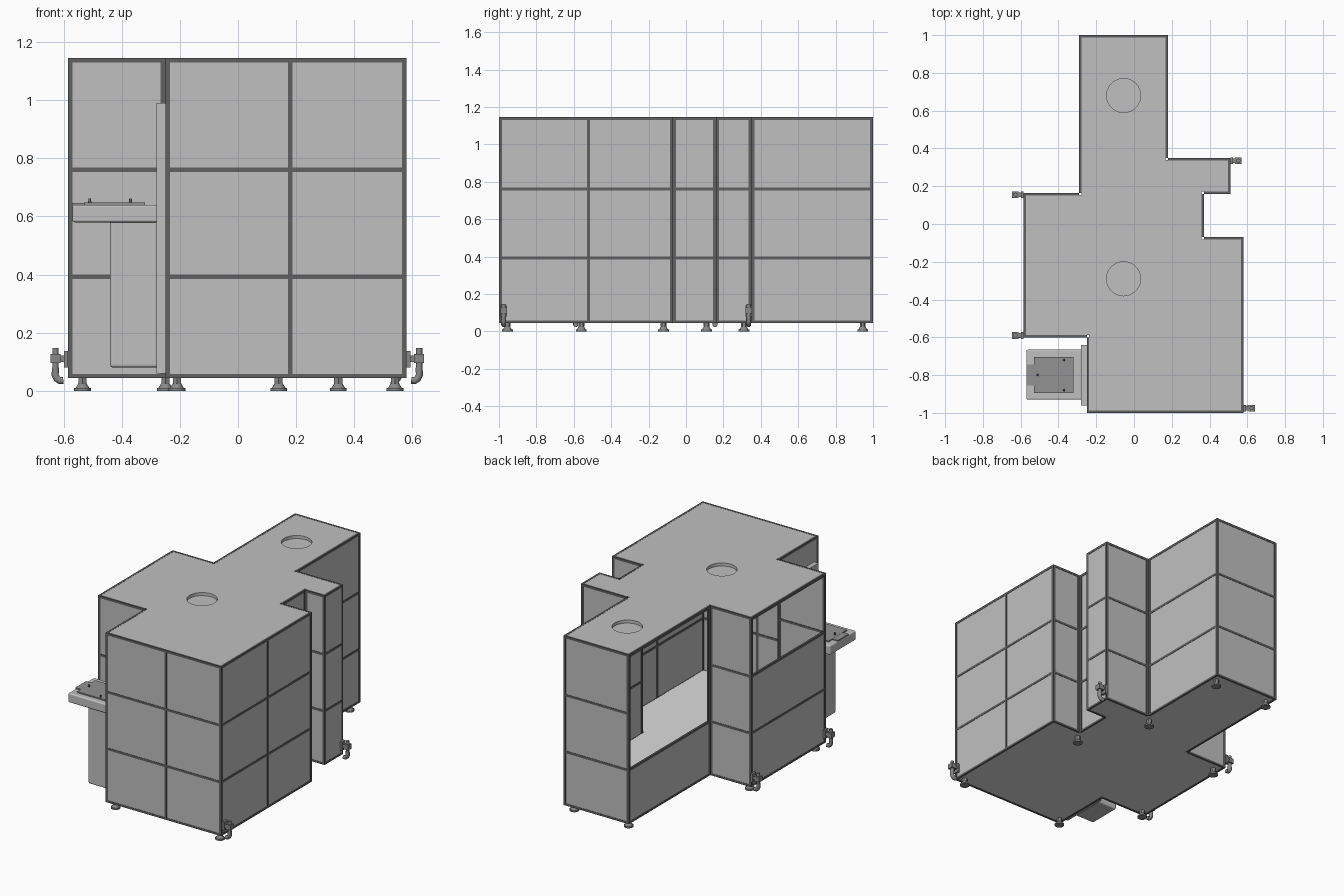
import bpy
import bmesh
from mathutils import Vector, Matrix

if "Cube" in bpy.data.objects:
    bpy.data.objects.remove(bpy.data.objects["Cube"], do_unlink=True)


def material(name, v):
    m = bpy.data.materials.new(name)
    m.use_nodes = True
    color = (v, v, v, 1)
    m.diffuse_color = color
    m.node_tree.nodes["Principled BSDF"].inputs["Base Color"].default_value = color
    return m


PANEL = material("panel grey", 0.53)
FRAME = material("frame dark grey", 0.12)
FLOOR = material("floor light grey", 0.72)
PLATE = material("plate grey", 0.29)
METAL = material("hardware grey", 0.25)


def finish(bm, name, mat, smooth=False):
    bmesh.ops.recalc_face_normals(bm, faces=bm.faces)
    mesh = bpy.data.meshes.new(name)
    bm.to_mesh(mesh)
    bm.free()
    mesh.materials.append(mat)
    obj = bpy.data.objects.new(name, mesh)
    bpy.context.collection.objects.link(obj)
    if smooth:
        bpy.ops.object.select_all(action="DESELECT")
        obj.select_set(True)
        bpy.context.view_layer.objects.active = obj
        bpy.ops.object.shade_smooth_by_angle()
    return obj


def add_box(bm, a, b):
    a, b = Vector(a), Vector(b)
    size = [max(abs(q - p), 0.001) for p, q in zip(a, b)]
    bmesh.ops.create_cube(bm, size=1, matrix=Matrix.Translation((a + b) / 2) @ Matrix.Diagonal((*size, 1)))


def add_cone(bm, x, y, z0, z1, r0, r1, sides=24):
    bmesh.ops.create_cone(bm, cap_ends=True, segments=sides, radius1=r0, radius2=r1,
                          depth=z1 - z0, matrix=Matrix.Translation((x, y, (z0 + z1) / 2)))


def box(name, a, b, mat, bevel=0):
    bm = bmesh.new()
    add_box(bm, a, b)
    obj = finish(bm, name, mat)
    if bevel:
        mod = obj.modifiers.new("soft edges", "BEVEL")
        mod.width, mod.segments = bevel, 3
    return obj


# Clockwise plan of the enclosure
plan = [Vector(p) for p in (
    (-0.29, 1), (0.18, 1), (0.18, 0.35), (0.51, 0.35), (0.51, 0.16), (0.37, 0.16), (0.37, -0.07),
    (0.58, -0.07), (0.58, -1), (-0.25, -1), (-0.25, -0.6), (-0.585, -0.6), (-0.585, 0.165), (-0.29, 0.165))]
COUNT = len(plan)
W, DEPTH = 0.016, 0.013
rails = [(0.045, 0.058), (0.385, 0.4), (0.753, 0.768), (1.13, 1.145)]
mullions = {7: 0.45, 8: 0.40}
open_rows = {13: (1, 2), 11: (2,)}


def edge(i):
    a, b = plan[i], plan[(i + 1) % COUNT]
    d = (b - a).normalized()
    return a, d, Vector((d.y, -d.x)), (b - a).length


def slab(bm, i, s0, s1, z0, z1, d0, d1):
    a, d, n, _ = edge(i)
    add_box(bm, (*(a + d * s0 + n * d0), z0), (*(a + d * s1 + n * d1), z1))


# Framed wall panels, leaving the service openings clear
for i in range(COUNT):
    length = edge(i)[3]
    missing = open_rows.get(i, ())
    frame, panels = bmesh.new(), bmesh.new()
    for s in (0, length - W):
        slab(frame, i, s, s + W, rails[0][0], rails[-1][1], 0, DEPTH)
    if i in mullions:
        s = mullions[i]
        slab(frame, i, s - W / 2, s + W / 2, rails[0][0], rails[-1][1], 0, DEPTH)
    for k, (z0, z1) in enumerate(rails):
        if not (k in missing and k - 1 in missing):
            slab(frame, i, 0, length, z0, z1, 0, DEPTH)
    for k in range(3):
        if k not in missing:
            slab(panels, i, W / 2, length - W / 2, rails[k][1] - 0.003, rails[k + 1][0] + 0.003, 0.002, 0.010)
    finish(frame, f"wall_frame_{i + 1}", FRAME)
    finish(panels, f"wall_panels_{i + 1}", PANEL)


# Floor and roof follow the plan, set inside the frame
def plan_slab(name, z0, z1, mat):
    bm = bmesh.new()
    inset = 0.012
    ring = [bm.verts.new((*(plan[i] + (edge(i)[2] + edge(i - 1)[2]) * inset), z0)) for i in range(COUNT)]
    face = bm.faces.new(ring)
    ext = bmesh.ops.extrude_face_region(bm, geom=[face])
    top = [g for g in ext["geom"] if isinstance(g, bmesh.types.BMVert)]
    bmesh.ops.translate(bm, verts=top, vec=(0, 0, z1 - z0))
    return finish(bm, name, mat)


plan_slab("floor", 0.047, 0.057, FLOOR)
roof = plan_slab("roof", 1.115, 1.144, PANEL)

# Round shallow recesses in the roof
bm = bmesh.new()
for y in (0.68, -0.29):
    add_cone(bm, -0.055, y, 1.124, 1.2, 0.09, 0.09, 48)
cutter = finish(bm, "recess_cutter", PANEL)
cutter.hide_render = True
mod = roof.modifiers.new("recesses", "BOOLEAN")
mod.operation, mod.object, mod.solver = "DIFFERENCE", cutter, "EXACT"
bpy.context.view_layer.objects.active = roof
bpy.ops.object.modifier_apply(modifier=mod.name)
bpy.data.objects.remove(cutter, do_unlink=True)

# Levelling feet
feet = [(-0.25, 0.945), (0.14, 0.945), (0.14, 0.31), (0.345, -0.12),
        (0.54, -0.955), (-0.21, -0.955), (-0.535, -0.56), (-0.535, 0.11)]
for i, (x, y) in enumerate(feet):
    bm = bmesh.new()
    add_cone(bm, x, y, 0, 0.009, 0.029, 0.029)
    add_cone(bm, x, y, 0.009, 0.026, 0.024, 0.014)
    add_cone(bm, x, y, 0.026, 0.048, 0.016, 0.016, 6)
    finish(bm, f"foot_{i + 1}", METAL, True)

# Side clamps with a hooked pipe below
clamps = [(-0.585, 0.155, -1), (-0.585, -0.59, -1), (0.51, 0.335, 1), (0.58, -0.975, 1)]
for i, (x, y, s) in enumerate(clamps):
    bm = bmesh.new()
    add_box(bm, (x, y - 0.018, 0.08), (x + s * 0.014, y + 0.018, 0.137))
    add_box(bm, (x, y - 0.012, 0.1), (x + s * 0.06, y + 0.012, 0.122))
    add_box(bm, (x + s * 0.026, y - 0.018, 0.095), (x + s * 0.06, y + 0.018, 0.127))
    add_cone(bm, x + s * 0.043, y, 0.05, 0.147, 0.011, 0.011, 16)
    finish(bm, f"clamp_{i + 1}", METAL, True)
    curve = bpy.data.curves.new(f"clamp_hook_{i + 1}", "CURVE")
    curve.dimensions = "3D"
    curve.bevel_depth, curve.bevel_resolution, curve.use_fill_caps = 0.013, 3, True
    spline = curve.splines.new("POLY")
    hook = [(0.043, 0.08), (0.044, 0.055), (0.038, 0.042), (0.028, 0.035), (0.016, 0.036)]
    spline.points.add(len(hook) - 1)
    for p, (dx, z) in zip(spline.points, hook):
        p.co = (x + s * dx, y, z, 1)
    curve.materials.append(METAL)
    bpy.context.collection.objects.link(bpy.data.objects.new(f"clamp_hook_{i + 1}", curve))

# Side loading table
box("table_back_plate", (-0.28, -0.96, 0.06), (-0.25, -0.64, 0.99), PANEL)
box("table_column", (-0.44, -0.91, 0.08), (-0.275, -0.69, 0.59), PANEL, 0.01)
box("table_top", (-0.57, -0.93, 0.58), (-0.275, -0.665, 0.64), PANEL, 0.008)
box("table_plate", (-0.53, -0.895, 0.638), (-0.32, -0.705, 0.648), PLATE)
box("table_tab", (-0.57, -0.855, 0.638), (-0.525, -0.745, 0.647), PLATE)
bm = bmesh.new()
for x, y in ((-0.37, -0.72), (-0.37, -0.88), (-0.51, -0.8)):
    add_cone(bm, x, y, 0.645, 0.662, 0.006, 0.004, 12)
finish(bm, "table_pins", FRAME, True)
